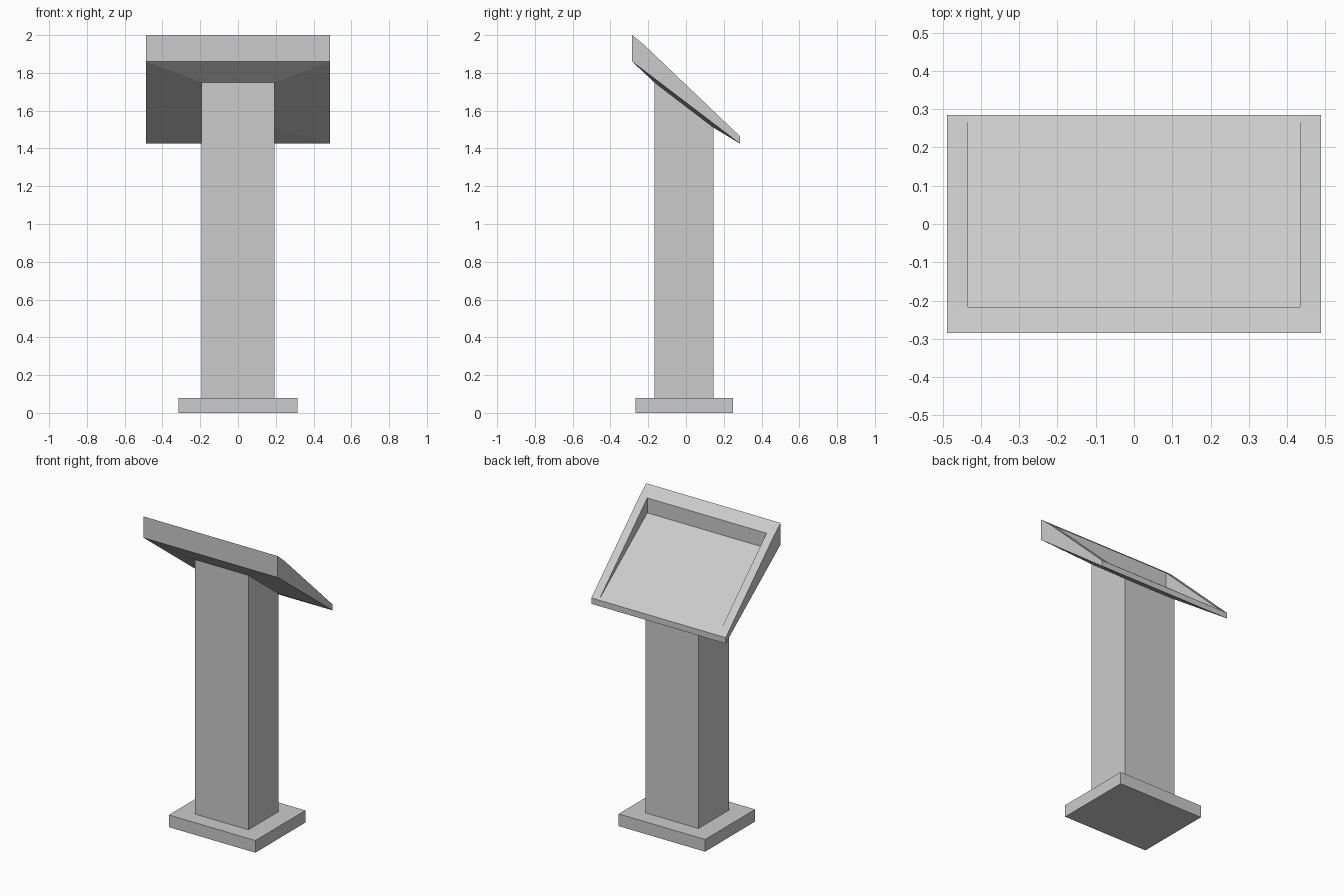
import bpy
import bmesh

if "Cube" in bpy.data.objects:
    bpy.data.objects.remove(bpy.data.objects["Cube"])


def make_object(name, bm):
    bmesh.ops.remove_doubles(bm, verts=bm.verts, dist=1e-5)
    bmesh.ops.recalc_face_normals(bm, faces=bm.faces)
    mesh = bpy.data.meshes.new(name)
    bm.to_mesh(mesh)
    bm.free()
    obj = bpy.data.objects.new(name, mesh)
    bpy.context.collection.objects.link(obj)
    return obj


def ring(bm, half_x, front, back):
    """Rectangle of vertices; front and back are (y, z) edges."""
    return [bm.verts.new((sx * half_x, *p))
            for sx, p in ((-1, front), (1, front), (1, back), (-1, back))]


def bridge(bm, a, b):
    for i in range(4):
        j = (i + 1) % 4
        bm.faces.new((a[i], a[j], b[j], b[i]))


COL_X, COL_F, COL_B = 0.193, -0.168, 0.146
NECK_F, NECK_B = (COL_F, 1.75), (COL_B, 1.51)

# Base plate
bm = bmesh.new()
bottom = ring(bm, 0.314, (-0.268, 0), (0.25, 0))
top = ring(bm, 0.314, (-0.268, 0.08), (0.25, 0.08))
bm.faces.new(bottom)
bm.faces.new(top)
bridge(bm, bottom, top)
make_object("base_plate", bm)

# Column with slanted top, open where it meets the tray and base
bm = bmesh.new()
bridge(bm, ring(bm, COL_X, (COL_F, 0.08), (COL_B, 0.08)),
       ring(bm, COL_X, NECK_F, NECK_B))
make_object("column", bm)

# Reading tray: side profile points (half width, y, z)
points = {
    "front_low": (0.488, -0.285, 1.86),
    "front_top": (0.488, -0.285, 2.0),
    "bend": (0.488, -0.217, 1.944),
    "back_top": (0.488, 0.285, 1.465),
    "back_low": (0.488, 0.285, 1.426),
    "neck_front": (COL_X, *NECK_F),
    "neck_back": (COL_X, *NECK_B),
    "inner_bend": (0.433, -0.217, 1.944),
    "inner_floor": (0.433, -0.217, 1.846),
    "inner_back": (0.433, 0.285, 1.465),
}
bm = bmesh.new()
R = {k: bm.verts.new(p) for k, p in points.items()}
L = {k: bm.verts.new((-p[0], p[1], p[2])) for k, p in points.items()}

# Faces repeated on both sides: outer side, rim, inner wall, sloped underside
for side in (R, L):
    for names in ("front_low front_top bend back_top back_low",
                  "bend back_top inner_back inner_bend",
                  "inner_bend inner_back inner_floor",
                  "front_low back_low neck_back neck_front"):
        bm.faces.new([side[n] for n in names.split()])

# Faces spanning the width: front, front rim, inner wall, floor, back, underside
for names in ("front_low front_top",
              "front_top bend inner_bend",
              "inner_bend inner_floor",
              "inner_floor inner_back",
              "back_low back_top inner_back",
              "front_low neck_front",
              "neck_back back_low"):
    keys = names.split()
    bm.faces.new([R[n] for n in keys] + [L[n] for n in reversed(keys)])
make_object("reading_tray", bm)
